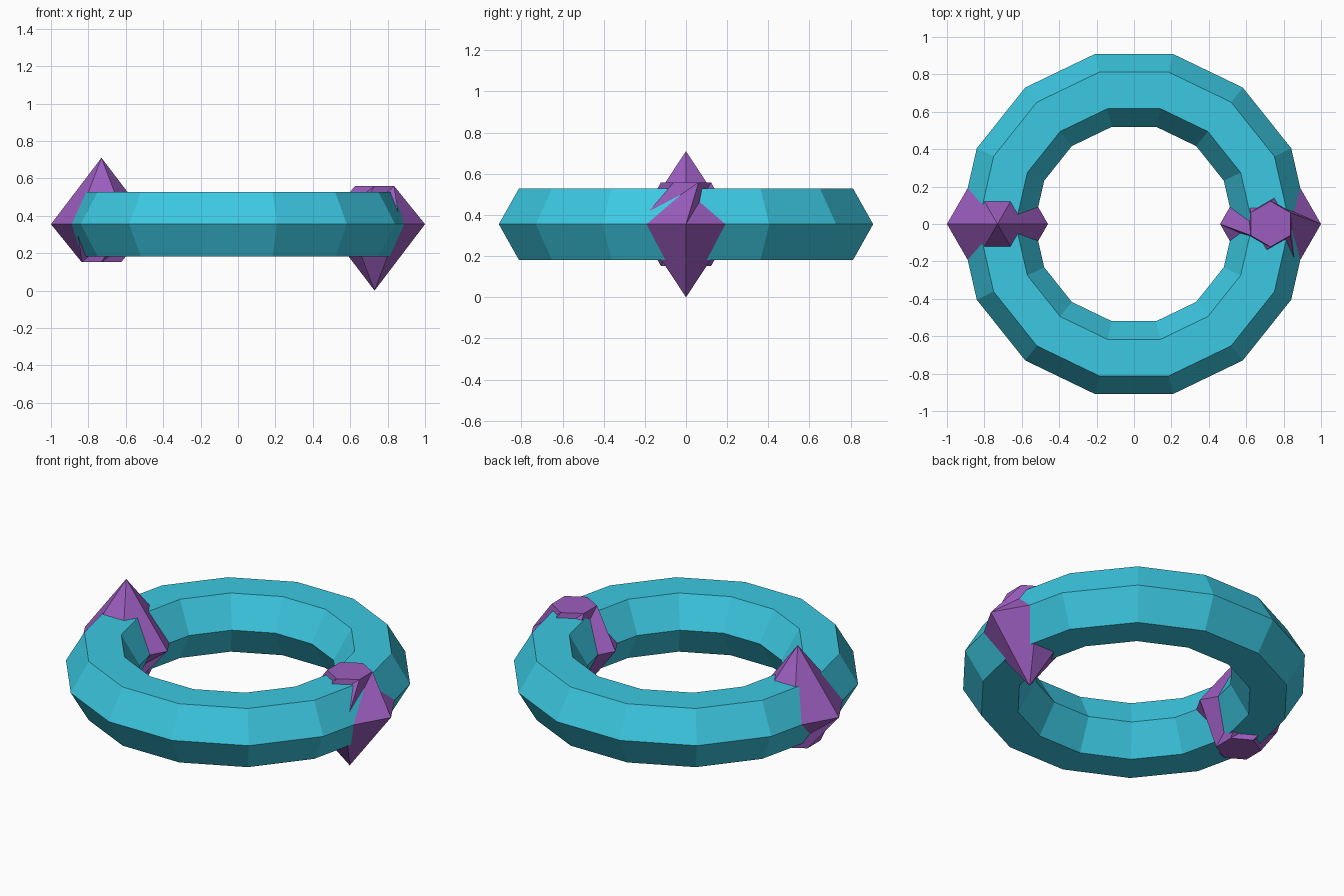
import bpy, bmesh
from math import cos, sin, pi

if "Cube" in bpy.data.objects:
    bpy.data.objects.remove(bpy.data.objects["Cube"])

ZC = 0.355            # height of the ring's centre plane


def material(name, rgb):
    m = bpy.data.materials.new(name)
    m.diffuse_color = (*rgb, 1)
    m.use_nodes = True
    m.node_tree.nodes["Principled BSDF"].inputs["Base Color"].default_value = m.diffuse_color
    return m


teal = material("teal", (0.045, 0.58, 0.76))
purple = material("purple", (0.33, 0.11, 0.52))

# Ring: 14 segments with a hexagonal section
bpy.ops.mesh.primitive_torus_add(major_segments=14, minor_segments=6,
                                 major_radius=0.733, minor_radius=0.2,
                                 location=(0, 0, ZC))
ring = bpy.context.object
ring.name = "ring"
ring.data.materials.append(teal)


# Gem: hexagonal girdle, long point below, small table turned half a step above
def gem(name, x, turn):
    bm = bmesh.new()
    n, step = 6, pi / 3
    girdle = [bm.verts.new((0.27 * cos(i * step), 0.27 * sin(i * step), 0))
              for i in range(n)]
    table = [bm.verts.new((0.122 * cos((i + .5) * step),
                           0.122 * sin((i + .5) * step), 0.203))
             for i in range(n)]
    tip = bm.verts.new((0, 0, -ZC))
    bm.faces.new(table)
    for i in range(n):
        j = (i + 1) % n
        bm.faces.new((girdle[j], girdle[i], tip))
        # creased crown facets
        bm.faces.new((girdle[i], girdle[j], table[j]))
        bm.faces.new((girdle[i], table[j], table[i]))
    me = bpy.data.meshes.new(name)
    bm.to_mesh(me)
    bm.free()
    me.materials.append(purple)
    ob = bpy.data.objects.new(name, me)
    ob.location = (x, 0, ZC)
    ob.rotation_euler.y = turn
    bpy.context.collection.objects.link(ob)


gem("right_gem", 0.73, 0)
gem("left_gem", -0.73, pi)
